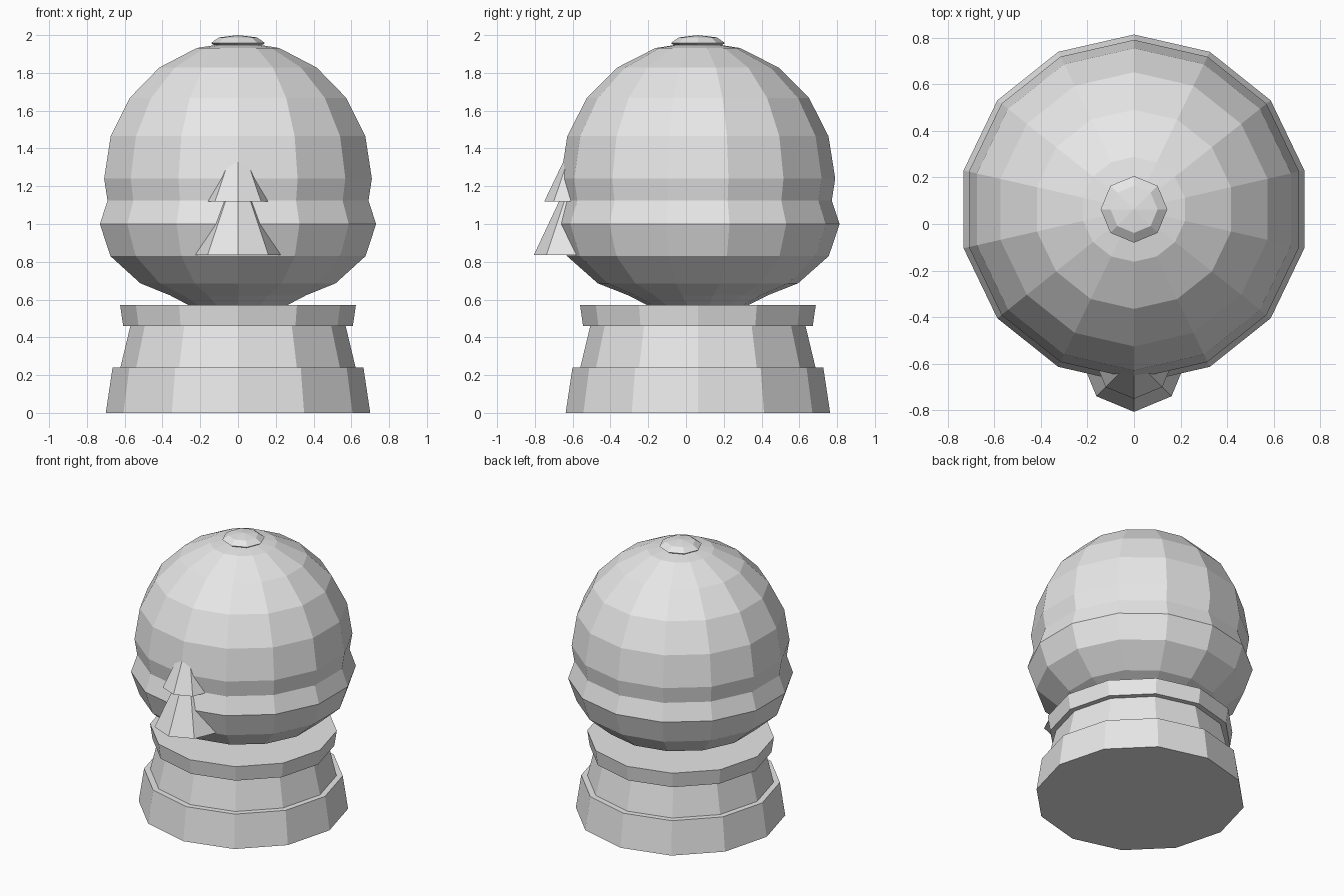
import bpy, bmesh, math

cube = bpy.data.objects.get("Cube")
if cube:
    bpy.data.objects.remove(cube, do_unlink=True)

grey = bpy.data.materials.new("plain_grey")
grey.use_nodes = True
colour = (0.8, 0.8, 0.8, 1)
grey.diffuse_color = colour
grey.node_tree.nodes["Principled BSDF"].inputs["Base Color"].default_value = colour

AXIS_Y = 0.063   # globe and base
TREE_Y = -0.578  # tree pressed into the front of the globe


def lathe(name, profile, sides, y):
    """Spin (radius, height) points, listed bottom to top, with a corner facing front."""
    bm = bmesh.new()
    rings = []
    for r, z in profile:
        if r < 0.001:
            rings.append([bm.verts.new((0, 0, z))])
            continue
        ring = []
        for i in range(sides):
            a = math.tau * i / sides - math.pi / 2
            ring.append(bm.verts.new((r * math.cos(a), r * math.sin(a), z)))
        rings.append(ring)
    for low, high in zip(rings, rings[1:]):
        for i in range(sides):
            j = (i + 1) % sides
            quad = [low[i % len(low)], low[j % len(low)],
                    high[j % len(high)], high[i % len(high)]]
            bm.faces.new(list(dict.fromkeys(quad)))
    # Flat caps on open ends
    for ring in (rings[0], rings[-1]):
        if len(ring) > 1:
            bm.faces.new(ring)
    bmesh.ops.recalc_face_normals(bm, faces=bm.faces)
    mesh = bpy.data.meshes.new(name)
    bm.to_mesh(mesh)
    bm.free()
    mesh.materials.append(grey)
    ob = bpy.data.objects.new(name, mesh)
    ob.location.y = y
    bpy.context.collection.objects.link(ob)
    return ob


def ball(name, radius, half_height, z, sides, rings):
    """Faceted ellipsoid."""
    angles = [math.pi * (k / rings - 0.5) for k in range(rings + 1)]
    profile = [(radius * math.cos(a), z + half_height * math.sin(a)) for a in angles]
    return lathe(name, profile, sides, AXIS_Y)


# Stepped base
lathe("base_foot", [(0.70, 0), (0.664, 0.24)], 12, AXIS_Y)
lathe("base_middle", [(0.625, 0.23), (0.57, 0.46)], 12, AXIS_Y)
lathe("base_collar", [(0.608, 0.46), (0.624, 0.57)], 12, AXIS_Y)

# Globe, the snow band around its lower half, and the top button
ball("globe", 0.727, 0.727, 1.24, 14, 10)
ball("snow_bowl", 0.75, 0.444, 1.0, 14, 8)
ball("top_button", 0.143, 0.042, 1.958, 8, 4)

# Two-tier tree
lathe("tree_lower_tier", [(0.228, 0.835), (0, 1.32)], 8, TREE_Y)
lathe("tree_upper_tier", [(0.172, 1.12), (0, 1.48)], 8, TREE_Y)
